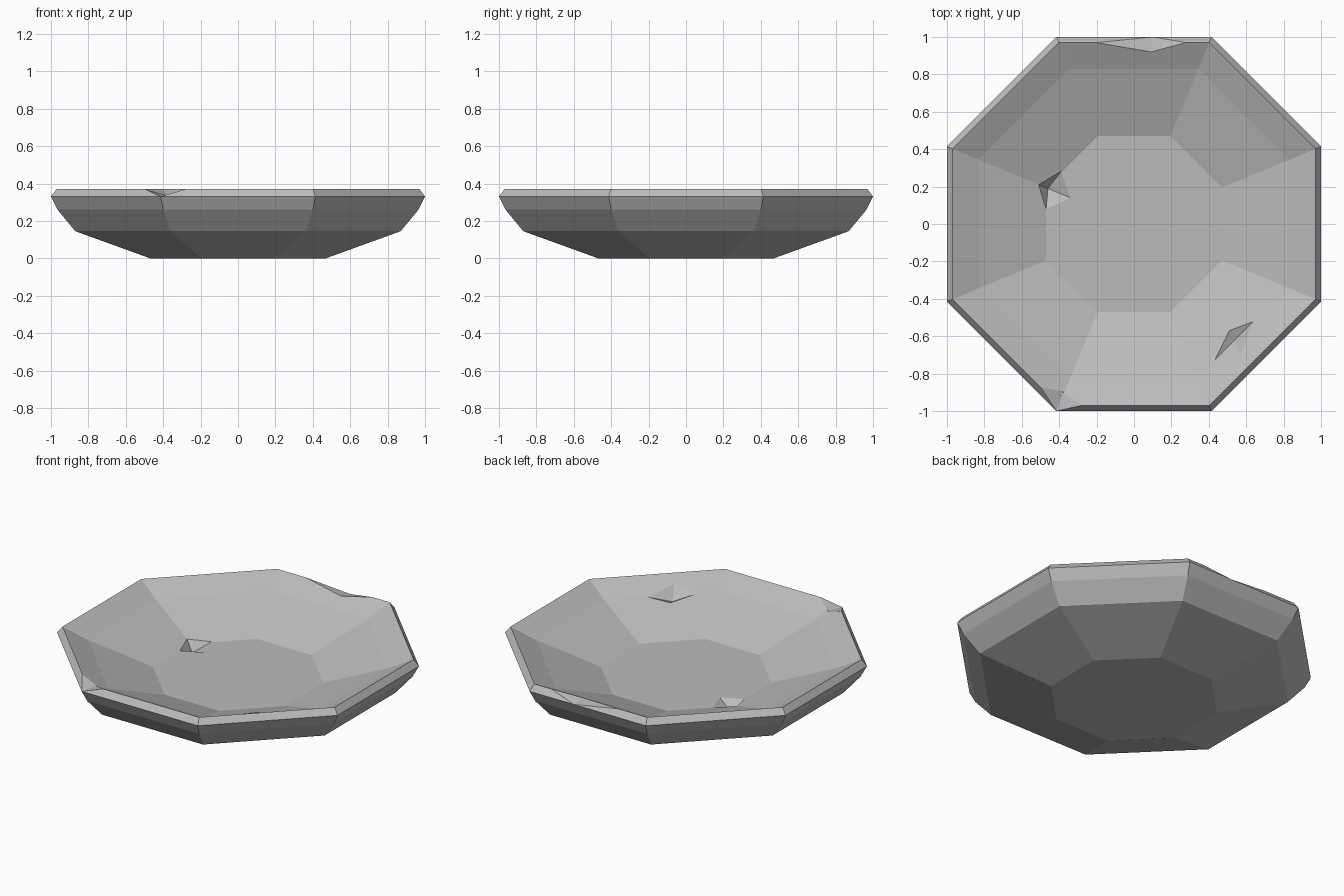
import bpy
import bmesh
from math import cos, sin, pi, radians
from mathutils import Vector

cube = bpy.data.objects.get("Cube")
if cube:
    bpy.data.objects.remove(cube, do_unlink=True)

SIDES = 8

# One plain stone grey
stone = bpy.data.materials.new("stone_grey")
stone.use_nodes = True
grey = (0.5, 0.5, 0.5, 1)
stone.diffuse_color = grey
stone.node_tree.nodes["Principled BSDF"].inputs["Base Color"].default_value = grey


def make_object(name, bm):
    bmesh.ops.recalc_face_normals(bm, faces=bm.faces)
    mesh = bpy.data.meshes.new(name)
    bm.to_mesh(mesh)
    bm.free()
    mesh.materials.append(stone)
    obj = bpy.data.objects.new(name, mesh)
    bpy.context.collection.objects.link(obj)
    return obj


def lathe(name, profile):
    """Turn (flat-to-centre distance, height) points into a closed octagonal solid."""
    bm = bmesh.new()
    rings = []
    for dist, z in profile:
        r = dist / cos(pi / SIDES)
        angles = [2 * pi * (i + 0.5) / SIDES for i in range(SIDES)]
        rings.append([bm.verts.new((r * cos(a), r * sin(a), z)) for a in angles])
    for low, high in zip(rings, rings[1:]):
        for i in range(SIDES):
            j = (i + 1) % SIDES
            bm.faces.new((low[i], low[j], high[j], high[i]))
    bm.faces.new(rings[0][::-1])
    bm.faces.new(rings[-1])
    return make_object(name, bm)


def hull(name, points):
    bm = bmesh.new()
    for p in points:
        bm.verts.new(p)
    bmesh.ops.convex_hull(bm, input=bm.verts)
    return make_object(name, bm)


def pit(name, deep, corners):
    """Pointed cutter opening upward from its deepest point."""
    deep = Vector(deep)
    return hull(name, [deep] + [deep + 1.6 * (Vector(c) - deep) for c in corners])


def notch(name, inner, outer, left, right):
    """V-shaped cutter whose bottom line runs from inner to outer."""
    p, q = Vector(inner), Vector(outer)
    mid, run = (p + q) / 2, (q - p)
    ends = [p, q + 0.3 * run]
    arms = [1.5 * (Vector(s) - mid) for s in (left, right)]
    return hull(name, ends + [e + a for e in ends for a in arms])


# Bowl: underside, outer wall, bevelled rim, inner wall and floor
bowl = lathe("bowl", [
    (0.47, 0), (0.87, 0.145), (0.965, 0.26), (1.0, 0.33), (0.97, 0.37),
    (0.83, 0.30), (0.47, 0.165),
])

# Chips in the floor, inner wall and rim
cutters = [
    pit("floor_chip", (-0.46, 0.19, 0.11),
        [(-0.51, 0.21, 0.18), (-0.39, 0.28, 0.165),
         (-0.34, 0.14, 0.165), (-0.47, 0.08, 0.165)]),
    pit("wall_chip", (0.535, -0.625, 0.255),
        [(0.43, -0.73, 0.297), (0.51, -0.57, 0.275),
         (0.64, -0.52, 0.297), (0.57, -0.70, 0.334)]),
    notch("back_rim_chip", (0.09, 0.92, 0.345), (0.10, 1.0, 0.33),
          (-0.20, 0.97, 0.37), (0.28, 0.97, 0.37)),
    notch("corner_rim_chip", (-0.38, -0.90, 0.335), (-0.414, -1.0, 0.33),
          (-0.50, -0.88, 0.37), (-0.28, -0.97, 0.37)),
]

bpy.context.view_layer.objects.active = bowl
for cutter in cutters:
    cutter.hide_render = True
    mod = bowl.modifiers.new(cutter.name, "BOOLEAN")
    mod.operation = "DIFFERENCE"
    mod.solver = "EXACT"
    mod.object = cutter
    bpy.ops.object.modifier_apply(modifier=mod.name)
    bpy.data.objects.remove(cutter, do_unlink=True)

# Crisp flat facets
for face in bowl.data.polygons:
    face.use_smooth = False
